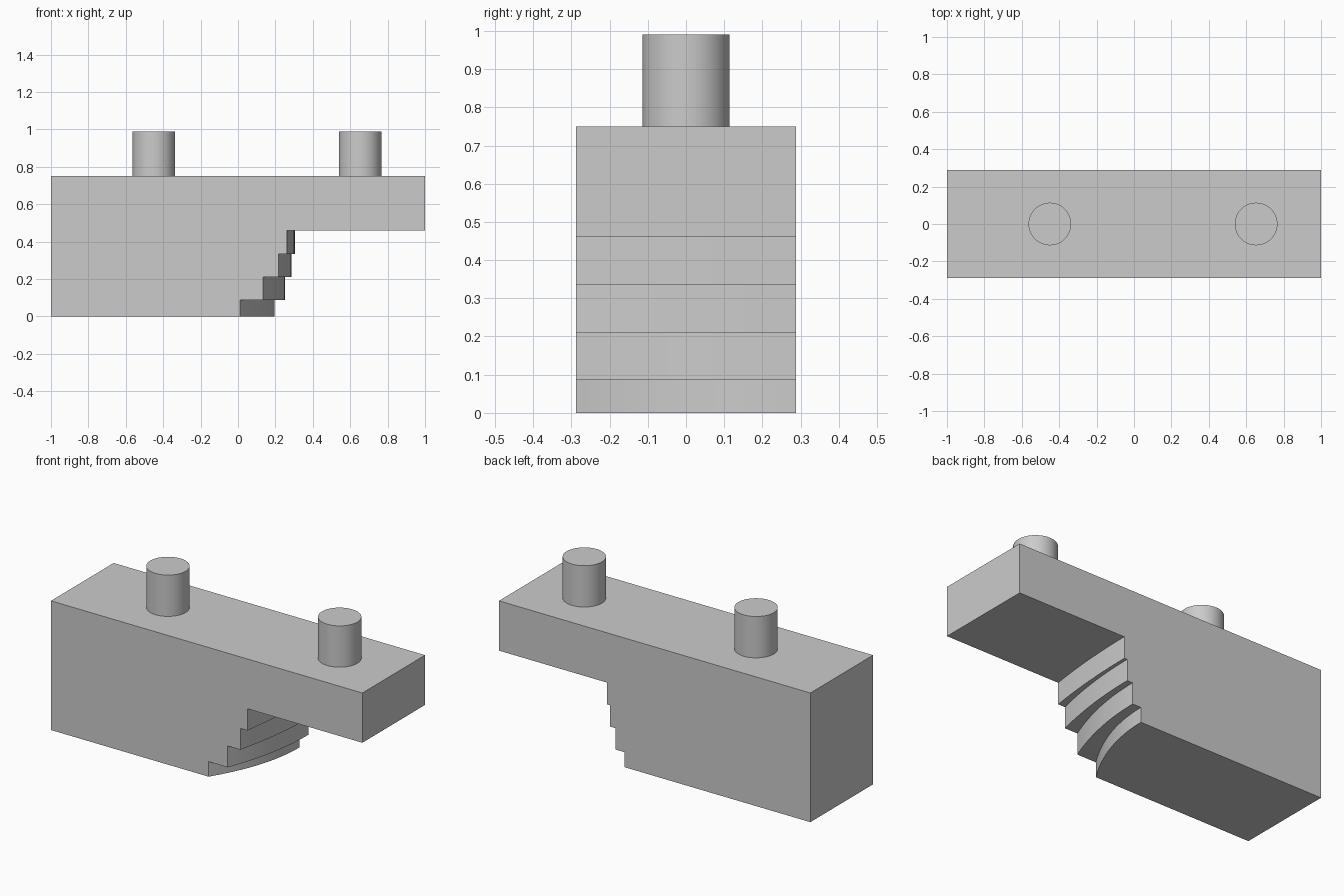
import bpy
import bmesh

cube = bpy.data.objects.get("Cube")
if cube:
    bpy.data.objects.remove(cube, do_unlink=True)

HALF_DEPTH = 0.2875
TOP = 0.75
SECTIONS = 20
# Each step: top height, x at the front face, x at the back face
STEPS = [(0.087, 0.012, 0.195), (0.211, 0.135, 0.25),
         (0.335, 0.217, 0.286), (0.461, 0.262, 0.305)]

grey = bpy.data.materials.new("plain grey")
grey.use_nodes = True
grey.diffuse_color = (0.6, 0.6, 0.6, 1)
grey.node_tree.nodes["Principled BSDF"].inputs["Base Color"].default_value = (0.6, 0.6, 0.6, 1)


def finish(obj):
    """Give the object its colour and smooth its curved faces."""
    obj.data.materials.append(grey)
    bpy.ops.object.select_all(action='DESELECT')
    obj.select_set(True)
    bpy.context.view_layer.objects.active = obj
    bpy.ops.object.shade_smooth_by_angle()


def side_profile(t):
    """Stepped outline in x and z; t runs from 0 at the back to 1 at the front."""
    points = [(-1, 0)]
    z = 0
    for top, front, back in STEPS:
        x = back + (front - back) * t * t
        points += [(x, z), (x, top)]
        z = top
    return points + [(1, z), (1, TOP), (-1, TOP)]


# Body: the stepped outline lofted from back to front, so the steps curve
bm = bmesh.new()
rings = []
for i in range(SECTIONS + 1):
    t = i / SECTIONS
    y = HALF_DEPTH * (1 - 2 * t)
    rings.append([bm.verts.new((x, y, z)) for x, z in side_profile(t)])
for a, b in zip(rings, rings[1:]):
    for j in range(len(a)):
        k = (j + 1) % len(a)
        bm.faces.new((a[j], a[k], b[k], b[j]))
bm.faces.new(rings[0])
bm.faces.new(rings[-1])
bmesh.ops.recalc_face_normals(bm, faces=bm.faces)
mesh = bpy.data.meshes.new("stepped_body")
bm.to_mesh(mesh)
bm.free()
body = bpy.data.objects.new("stepped_body", mesh)
bpy.context.collection.objects.link(body)
finish(body)

# Round pegs standing on top
for name, x in (("right_peg", -0.45), ("left_peg", 0.653)):
    bpy.ops.mesh.primitive_cylinder_add(vertices=48, radius=0.114, depth=0.24,
                                        location=(x, 0, TOP + 0.12))
    peg = bpy.context.object
    peg.name = name
    finish(peg)
